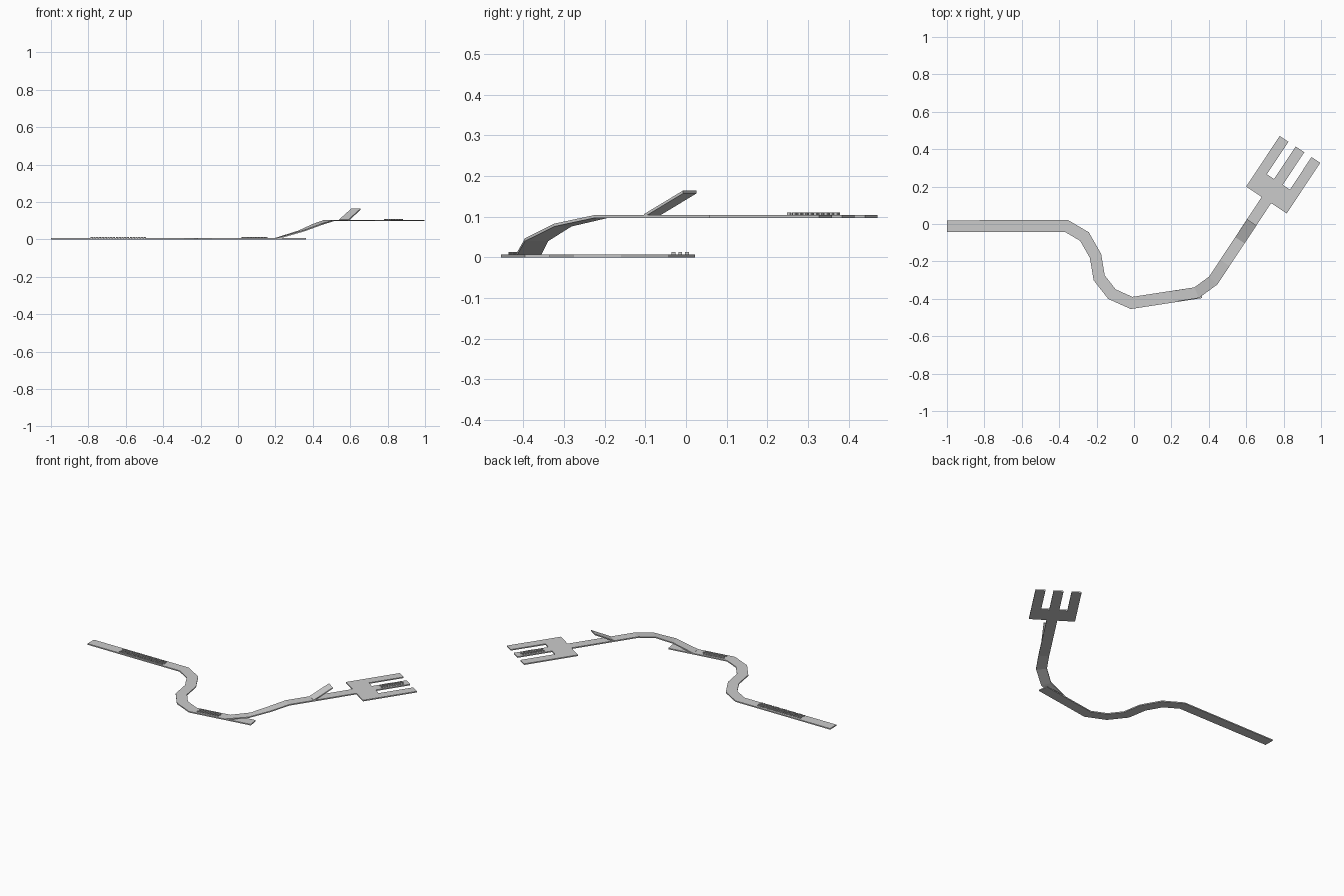
import bpy, bmesh, math
from mathutils import Vector, Matrix

if "Cube" in bpy.data.objects:
    bpy.data.objects.remove(bpy.data.objects["Cube"])

WIDTH = 0.063
THICK = 0.007
U = Vector((0.552, 0.834))     # direction of the raised branch
V = Vector((0.834, -0.552))    # sideways direction of the raised branch
NECK = Vector((0.708, 0.128))  # where the branch meets the fork


def finish(name, bm):
    bmesh.ops.recalc_face_normals(bm, faces=bm.faces)
    mesh = bpy.data.meshes.new(name)
    bm.to_mesh(mesh)
    bm.free()
    obj = bpy.data.objects.new(name, mesh)
    bpy.context.collection.objects.link(obj)
    return obj


def ribbon(name, points, width=WIDTH):
    """Mitred flat strip along a 3D centre line, thickened upwards."""
    pts = [Vector(p) for p in points]
    dirs = [(b - a).xy.normalized() for a, b in zip(pts, pts[1:])]
    bm = bmesh.new()
    rings = []
    for i, p in enumerate(pts):
        d0, d1 = dirs[max(i - 1, 0)], dirs[min(i, len(dirs) - 1)]
        t = (d0 + d1).normalized()
        half = width / 2 / t.dot(d0)
        n = Vector((-t.y, t.x, 0)) * half
        up = Vector((0, 0, THICK))
        rings.append([bm.verts.new(q) for q in (p + n, p - n, p - n + up, p + n + up)])
    for a, b in zip(rings, rings[1:]):
        for k in range(4):
            j = (k + 1) % 4
            bm.faces.new((a[k], a[j], b[j], b[k]))
    bm.faces.new(rings[0])
    bm.faces.new(rings[-1])
    return finish(name, bm)


def studs(name, center, direction, z, length, across, cols, rows):
    """Staggered rows of small raised blocks on a strip."""
    bm = bmesh.new()
    rot = Matrix.Rotation(math.atan2(direction[1], direction[0]), 4, 'Z')
    base = Matrix.Translation((center[0], center[1], z)) @ rot
    dx, dy = length / cols, across / rows
    for i in range(cols):
        for j in range(rows):
            x = (i + 0.35 + 0.3 * (j % 2) - cols / 2) * dx
            y = (j + 0.5 - rows / 2) * dy
            m = base @ Matrix.Translation((x, y, 0.003)) @ Matrix.Diagonal((dx * 0.5, dy * 0.55, 0.006, 1))
            bmesh.ops.create_cube(bm, size=1, matrix=m)
    return finish(name, bm)


# winding ground track
ribbon("ground_track", [(-1, -0.012, 0), (-0.362, -0.010, 0), (-0.265, -0.067, 0),
                        (-0.206, -0.17, 0), (-0.186, -0.288, 0), (-0.118, -0.375, 0),
                        (-0.013, -0.422, 0), (0.36, -0.365, 0)])

# branch climbing off the ground track and running to the fork
ribbon("raised_branch", [(0.205, -0.388, 0.001), (0.335, -0.367, 0.040), (0.424, -0.302, 0.076),
                         (0.486, -0.208, 0.097), (NECK.x, NECK.y, 0.097)], 0.060)

# short ramp tilted up from the branch
ribbon("jump_ramp", [(0.566, -0.087, 0.099), (0.630, 0.009, 0.157)], 0.060)

# three-pronged fork
PRONG, GAP, PALM, LENGTH = 0.056, 0.046, 0.116, 0.325
half = (3 * PRONG + 2 * GAP) / 2
outline = [(-half, 0)]
for k in range(3):
    s = -half + k * (PRONG + GAP)
    if k:
        outline.append((s, PALM))
    outline += [(s, LENGTH), (s + PRONG, LENGTH)]
    if k < 2:
        outline.append((s + PRONG, PALM))
outline.append((half, 0))
bm = bmesh.new()
verts = []
for s, t in outline:
    p = NECK + V * s + U * t
    verts.append(bm.verts.new((p.x, p.y, 0.097)))
face = bm.faces.new(verts)
out = bmesh.ops.extrude_face_region(bm, geom=[face])
top = [g for g in out["geom"] if isinstance(g, bmesh.types.BMVert)]
bmesh.ops.translate(bm, verts=top, vec=(0, 0, THICK))
finish("fork", bm)

# raised stud patches
studs("track_start_studs", (-0.64, -0.014), (1, 0), THICK, 0.30, 0.050, 20, 3)
studs("track_end_studs", (0.09, -0.407), (0.373, 0.057), THICK, 0.14, 0.045, 9, 3)
mid = NECK + U * 0.225
studs("fork_studs", mid, U, 0.104, 0.14, 0.042, 9, 3)
